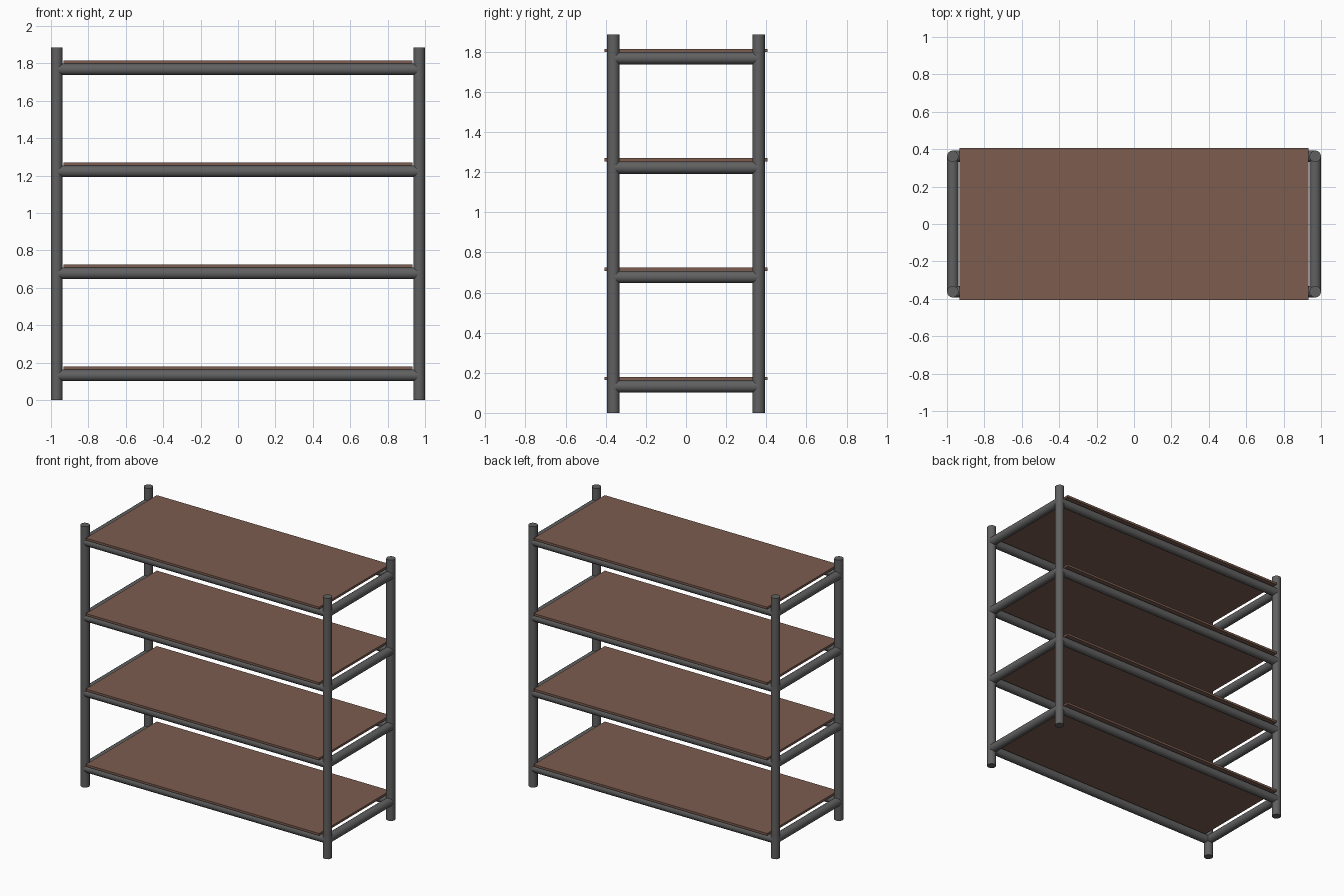
import bpy
import math
from mathutils import Vector

if "Cube" in bpy.data.objects:
    bpy.data.objects.remove(bpy.data.objects["Cube"])

R = 0.031                    # tube radius
PX, PY = 0.969, 0.362        # post centre lines
HEIGHT = 1.885
LEVELS = [0.132 + 0.5453 * i for i in range(4)]   # rail heights


def material(name, rgb):
    m = bpy.data.materials.new(name)
    m.diffuse_color = (*rgb, 1.0)
    m.use_nodes = True
    m.node_tree.nodes["Principled BSDF"].inputs["Base Color"].default_value = m.diffuse_color
    return m


metal = material("dark grey metal", (0.118, 0.118, 0.118))
wood = material("brown wood", (0.2, 0.108, 0.078))


def tube(name, a, b):
    a, b = Vector(a), Vector(b)
    d = b - a
    bpy.ops.mesh.primitive_cylinder_add(
        vertices=16, radius=R, depth=d.length, location=(a + b) / 2,
        rotation=d.to_track_quat('Z', 'Y').to_euler())
    ob = bpy.context.object
    ob.name = name
    ob.data.materials.append(metal)
    bpy.ops.object.shade_smooth_by_angle(angle=math.radians(40))


# Corner posts
for sx in (-1, 1):
    for sy in (-1, 1):
        tube("post", (sx * PX, sy * PY, 0), (sx * PX, sy * PY, HEIGHT))

for z in LEVELS:
    # Long rails at front and back, short rails at the sides
    for s in (-1, 1):
        tube("long_rail", (-PX, s * PY, z), (PX, s * PY, z))
        tube("side_rail", (s * PX, -PY, z), (s * PX, PY, z))
    # Shelf board resting on the rails
    bpy.ops.mesh.primitive_cube_add(size=1, location=(0, 0, z + R + 0.008))
    board = bpy.context.object
    board.name = "shelf_board"
    board.scale = (1.866, 0.812, 0.016)
    board.data.materials.append(wood)
